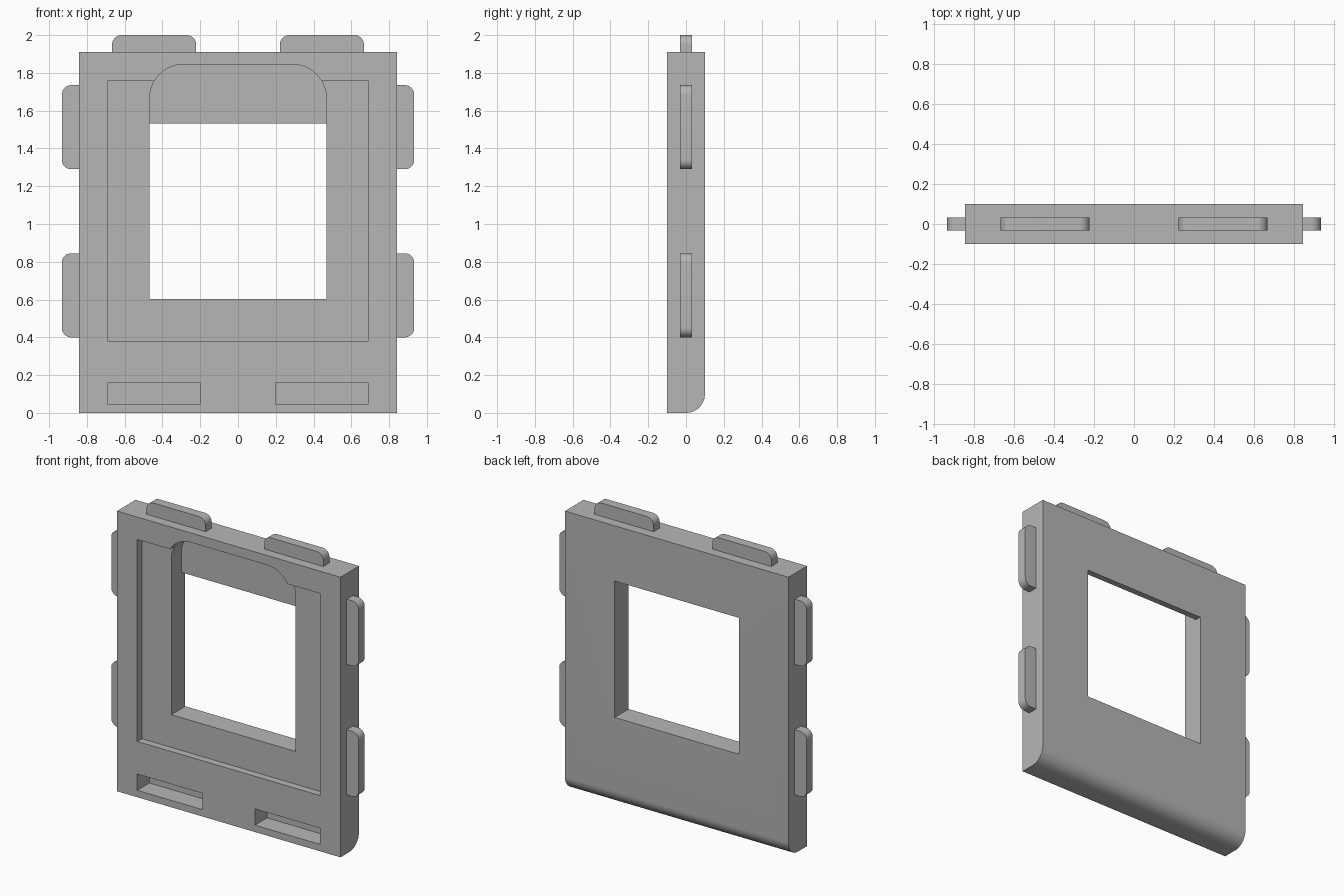
import bpy
import bmesh
from math import sin, cos, pi, radians
from mathutils import Matrix, Vector

cube = bpy.data.objects.get("Cube")
if cube:
    bpy.data.objects.remove(cube, do_unlink=True)

GREY = (0.47, 0.47, 0.47, 1)
grey = bpy.data.materials.new("plain_grey")
grey.use_nodes = True
grey.diffuse_color = GREY
grey.node_tree.nodes["Principled BSDF"].inputs["Base Color"].default_value = GREY


def rounded_rect(x0, x1, z0, z1, radii=(0, 0, 0, 0), steps=12):
    """Outline with corner radii: low-left, low-right, top-right, top-left."""
    corners = [(x0, z0, 1, 1), (x1, z0, -1, 1), (x1, z1, -1, -1), (x0, z1, 1, -1)]
    points = []
    for i, ((x, z, sx, sz), r) in enumerate(zip(corners, radii)):
        if r == 0:
            points.append((x, z))
            continue
        start = pi + i * pi / 2
        for k in range(steps + 1):
            a = start + k * pi / 2 / steps
            points.append((x + sx * r + r * cos(a), z + sz * r + r * sin(a)))
    return points


def extrude(name, outline, start, end, axis="y"):
    """Solid made by sweeping an outline along y, or a (y, z) outline along x."""
    bm = bmesh.new()
    place = (lambda u, v: (u, start, v)) if axis == "y" else (lambda u, v: (start, u, v))
    face = bm.faces.new([bm.verts.new(place(u, v)) for u, v in outline])
    sweep = bmesh.ops.extrude_face_region(bm, geom=[face])
    verts = [g for g in sweep["geom"] if isinstance(g, bmesh.types.BMVert)]
    offset = Vector((0, end - start, 0)) if axis == "y" else Vector((end - start, 0, 0))
    bmesh.ops.translate(bm, verts=verts, vec=offset)
    bmesh.ops.recalc_face_normals(bm, faces=bm.faces)
    mesh = bpy.data.meshes.new(name)
    bm.to_mesh(mesh)
    bm.free()
    mesh.materials.append(grey)
    obj = bpy.data.objects.new(name, mesh)
    bpy.context.collection.objects.link(obj)
    return obj


def activate(obj):
    bpy.ops.object.select_all(action="DESELECT")
    obj.select_set(True)
    bpy.context.view_layer.objects.active = obj


def smooth(obj):
    activate(obj)
    bpy.ops.object.shade_smooth_by_angle(angle=radians(30))


def cut(target, outline, depth_end):
    """Sink an outline into the front of the target, down to y = depth_end."""
    cutter = extrude("cutter", outline, -0.3, depth_end)
    cutter.hide_render = True
    activate(target)
    mod = target.modifiers.new("cut", "BOOLEAN")
    mod.operation = "DIFFERENCE"
    mod.solver = "EXACT"
    mod.object = cutter
    bpy.ops.object.modifier_apply(modifier=mod.name)
    bpy.data.objects.remove(cutter, do_unlink=True)


HALF_W, TOP, HALF_D = 0.843, 1.91, 0.1
OPENING = 0.468

# Panel with its lower back edge rounded
panel = extrude("panel", rounded_rect(-HALF_D, HALF_D, 0, TOP, (0, 0.1, 0, 0)),
                -HALF_W, HALF_W, "x")

# Shallow recess, deep arched pocket and through window
cut(panel, rounded_rect(-0.69, 0.69, 0.38, 1.757), -0.05)
cut(panel, rounded_rect(-OPENING, OPENING, 0.603, 1.845, (0, 0, 0.18, 0.18)), 0.057)
cut(panel, rounded_rect(-OPENING, OPENING, 0.603, 1.533), 0.3)

# Two slots near the bottom
for x0, x1 in ((-0.69, -0.198), (0.198, 0.69)):
    cut(panel, rounded_rect(x0, x1, 0.047, 0.158), 0.03)
smooth(panel)

# Tabs on the top and both sides, rounded on their outer corners
T, R, LENGTH, REACH = 0.033, 0.05, 0.445, 0.09
for side, s in (("right", -1), ("left", 1)):
    mid = s * 0.444
    smooth(extrude(f"top_tab_{side}",
                   rounded_rect(mid - LENGTH / 2, mid + LENGTH / 2, TOP, TOP + REACH,
                                (0, 0, R, R)), -T, T))
    for level, z in (("lower", 0.4), ("upper", 1.29)):
        x0, x1 = sorted((s * HALF_W, s * (HALF_W + REACH)))
        radii = (0, R, R, 0) if s > 0 else (R, 0, 0, R)
        smooth(extrude(f"{level}_side_tab_{side}",
                       rounded_rect(x0, x1, z, z + LENGTH, radii), -T, T))
